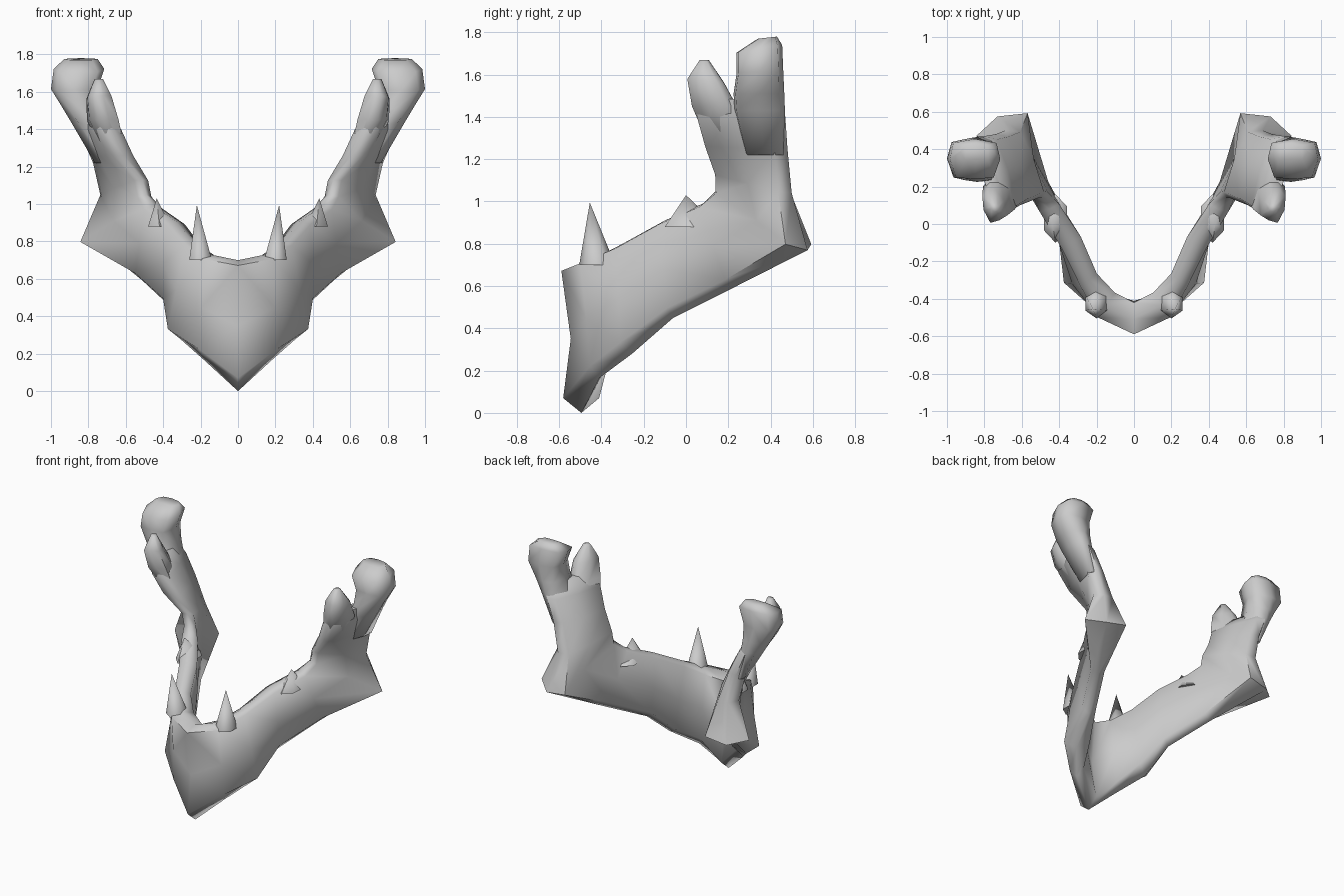
import bpy, bmesh
from mathutils import Vector

if "Cube" in bpy.data.objects:
    bpy.data.objects.remove(bpy.data.objects["Cube"])


def ring(bm, top, bot, out, wt, wm, wb):
    """Eight-sided cross-section between two edges, with three half-widths."""
    a, b, o = Vector(top), Vector(bot), Vector(out).normalized()
    prof = [(0, 0), (.04, wt), (.5, wm), (.9, wb),
            (1, 0), (.9, -wb), (.5, -wm), (.04, -wt)]
    return [bm.verts.new(a.lerp(b, t) + o * w) for t, w in prof]


def loft(bm, stations, cap_start=True):
    rings = [ring(bm, *s) for s in stations]
    for r, q in zip(rings, rings[1:]):
        for i in range(8):
            j = (i + 1) % 8
            bm.faces.new((r[i], r[j], q[j], q[i]))
    if cap_start:
        bm.faces.new(rings[0][::-1])
    bm.faces.new(rings[-1])


def finish(name, bm, angle):
    bmesh.ops.recalc_face_normals(bm, faces=bm.faces)
    me = bpy.data.meshes.new(name)
    bm.to_mesh(me)
    bm.free()
    ob = bpy.data.objects.new(name, me)
    bpy.context.collection.objects.link(ob)
    m = ob.modifiers.new("Mirror", 'MIRROR')
    m.merge_threshold = .002
    bpy.ops.object.select_all(action='DESELECT')
    ob.select_set(True)
    bpy.context.view_layer.objects.active = ob
    bpy.ops.object.shade_smooth_by_angle(angle=angle)
    return ob


R = (.9, -.4, 0)   # outward direction of the upright branch

# Jaw body, sweeping from the chin back and fanning up into the upright branch
bm = bmesh.new()
loft(bm, [
    ((0, -.505, .70), (0, -.495, 0), (0, -1, 0), .085, .045, .085),
    ((.145, -.435, .73), (.18, -.41, .165), (.55, -.83, 0), .08, .06, .05),
    ((.24, -.30, .80), (.31, -.255, .28), (.8, -.6, 0), .055, .07, .09),
    ((.335, -.10, .91), (.36, -.06, .45), (.87, -.5, 0), .06, .06, .05),
    ((.45, .08, .99), (.51, .22, .59), R, .055, .05, .05),
    ((.49, .14, 1.05), (.73, .575, .77), R, .04, .06, .15),
    ((.51, .14, 1.13), (.69, .50, 1.04), R, .04, .07, .07),
    ((.61, .10, 1.26), (.74, .48, 1.25), R, .06, .075, .06),
    ((.675, .06, 1.40), (.80, .47, 1.40), R, .06, .07, .055),
    ((.71, .07, 1.485), (.83, .45, 1.485), R, .03, .04, .03),
], cap_start=False)
finish("jaw_body", bm, 1.3)

# Front prong at the top of the upright branch
bm = bmesh.new()
loft(bm, [
    ((.62, .12, 1.25), (.70, .30, 1.25), R, .03, .04, .03),
    ((.69, .045, 1.45), (.77, .24, 1.45), R, .06, .07, .05),
    ((.72, .02, 1.58), (.78, .18, 1.56), R, .05, .06, .04),
    ((.735, .07, 1.67), (.755, .105, 1.67), R, .015, .02, .015),
])
finish("front_prong", bm, 1.3)

# Rounded joint knob behind the prong
bm = bmesh.new()
X = (1, 0, 0)
loft(bm, [
    ((.70, .28, 1.22), (.75, .46, 1.22), X, .03, .04, .03),
    ((.79, .23, 1.43), (.815, .468, 1.43), X, .06, .085, .055),
    ((.84, .225, 1.51), (.84, .465, 1.51), X, .065, .095, .07),
    ((.875, .24, 1.61), (.875, .46, 1.62), X, .09, .125, .10),
    ((.85, .24, 1.705), (.85, .455, 1.74), X, .10, .135, .115),
    ((.84, .34, 1.77), (.84, .43, 1.78), X, .06, .09, .06),
])
finish("joint_knob", bm, 1.2)


def spike(name, base, tip, rx, ry, sides=6):
    bm = bmesh.new()
    vs = bmesh.ops.create_cone(bm, cap_ends=True, segments=sides, radius1=1,
                               radius2=0, depth=1)["verts"]
    b, t = Vector(base), Vector(tip)
    for v in vs:
        off = Vector((v.co.x * rx, v.co.y * ry, 0))
        v.co = off + b.lerp(t, v.co.z + .5)
    bmesh.ops.remove_doubles(bm, verts=bm.verts, dist=.0001)
    finish(name, bm, 1.3)


# Pointed front teeth and worn stumps further back
spike("canine_tooth", (.20, -.42, .70), (.22, -.455, .995), .07, .085)
spike("back_tooth", (.42, .03, .88), (.435, .0, 1.03), .07, .13)
